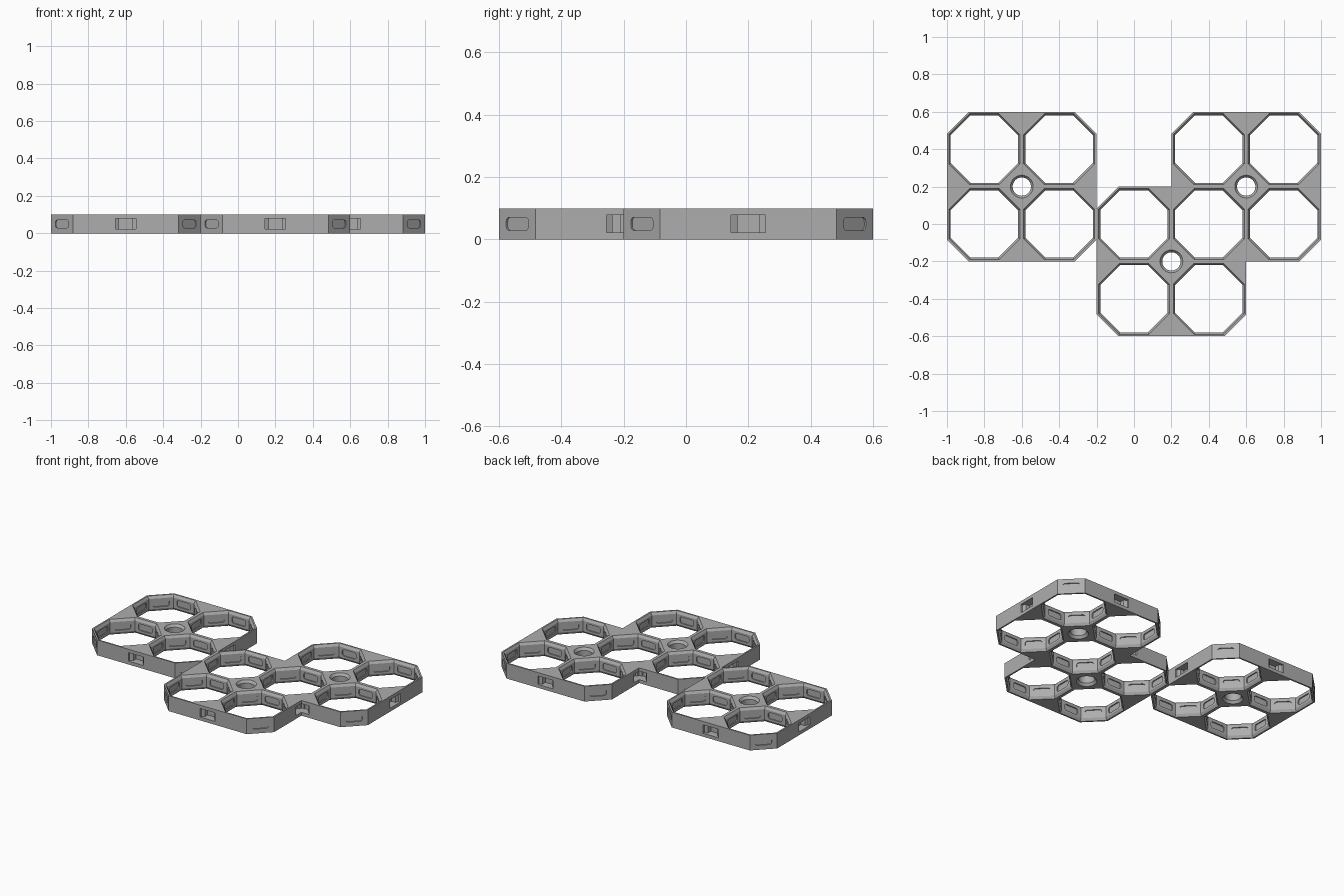
import bpy, bmesh, math
from mathutils import Vector, Matrix

cube = bpy.data.objects.get("Cube")
if cube:
    bpy.data.objects.remove(cube, do_unlink=True)

CELL = 0.4
H = 0.1
CUT = CELL * (1 - math.sqrt(0.5))      # corner cut of a regular octagon

grey = bpy.data.materials.new("plain_grey")
grey.use_nodes = True
colour = (0.42, 0.42, 0.42, 1)
grey.diffuse_color = colour
grey.node_tree.nodes["Principled BSDF"].inputs["Base Color"].default_value = colour


def loft(bm, rings):
    """Closed solid through a list of matching rings."""
    loops = [[bm.verts.new(p) for p in ring] for ring in rings]
    bm.faces.new(loops[0])
    bm.faces.new(loops[-1])
    n = len(loops[0])
    for a, b in zip(loops, loops[1:]):
        for i in range(n):
            j = (i + 1) % n
            bm.faces.new((a[i], a[j], b[j], b[i]))


def finish(name, bm):
    bmesh.ops.recalc_face_normals(bm, faces=bm.faces)
    mesh = bpy.data.meshes.new(name)
    bm.to_mesh(mesh)
    bm.free()
    ob = bpy.data.objects.new(name, mesh)
    mesh.materials.append(grey)
    bpy.context.collection.objects.link(ob)
    return ob


def boolean(ob, other, op):
    mod = ob.modifiers.new(op, 'BOOLEAN')
    mod.operation, mod.solver, mod.object = op, 'EXACT', other
    bpy.context.view_layer.objects.active = ob
    bpy.ops.object.modifier_apply(modifier=mod.name)
    bpy.data.objects.remove(other, do_unlink=True)


def ring(c, radius, z, n, turn=0.0):
    return [Vector((c[0] + radius * math.cos(turn + math.tau * i / n),
                    c[1] + radius * math.sin(turn + math.tau * i / n), z)) for i in range(n)]


def octagon(c, apothem, z):
    return ring(c, apothem / math.cos(math.pi / 8), z, 8, math.pi / 8)


def block(name, c):
    """Solid two-by-two block with cut corners."""
    s, k = CELL, CELL - CUT
    pts = [(s, -k), (s, k), (k, s), (-k, s), (-s, k), (-s, -k), (-k, -s), (k, -s)]
    bm = bmesh.new()
    loft(bm, [[Vector((c[0] + x, c[1] + y, z)) for x, y in pts] for z in (0, H)])
    return finish(name, bm)


def recess(bm, c, angle, d0, d1):
    """Rounded slot cutter reaching from distance d0 to d1 along a direction."""
    r, hw, hh = 0.013, 0.05, 0.021
    prof = []
    for q, (sx, sz) in enumerate(((1, 1), (-1, 1), (-1, -1), (1, -1))):
        for i in range(4):
            a = math.pi / 2 * (q + i / 3)
            prof.append((sx * (hw - r) + r * math.cos(a), sz * (hh - r) + r * math.sin(a)))
    m = Matrix.Translation((c[0], c[1], H / 2)) @ Matrix.Rotation(angle, 4, 'Z')
    loft(bm, [[m @ Vector((d, u, w)) for u, w in prof] for d in (d0, d1)])


def side_socket(bm, c, angle):
    """Tapered connector socket in the middle of a block side."""
    m = Matrix.Translation((c[0], c[1], H / 2)) @ Matrix.Rotation(angle, 4, 'Z')
    rings = []
    for d, w in ((CELL + 0.01, 0.055), (CELL - 0.012, 0.055),
                 (CELL - 0.022, 0.035), (CELL - 0.05, 0.035)):
        rings.append([m @ Vector((d, u * w, v * 0.028))
                      for u, v in ((-1, -1), (1, -1), (1, 1), (-1, 1))])
    loft(bm, rings)


def carve(ob, centres):
    cells = {(round(x + dx * CELL / 2, 2), round(y + dy * CELL / 2, 2))
             for x, y in centres for dx in (-1, 1) for dy in (-1, 1)}
    # Octagonal openings, chamfered at both rims, and round holes
    bm = bmesh.new()
    for c in sorted(cells):
        loft(bm, [octagon(c, a, z) for a, z in (
            (0.192, -0.005), (0.19, 0), (0.18, 0.016), (0.18, H - 0.016),
            (0.19, H), (0.192, H + 0.005))])
    for c in centres:
        loft(bm, [ring(c, r, z, 32) for r, z in (
            (0.065, -0.005), (0.061, 0), (0.049, 0.016), (0.049, H - 0.016),
            (0.061, H), (0.065, H + 0.005))])
    boolean(ob, finish("openings", bm), 'DIFFERENCE')
    # Shallow slots on every inner wall and every exposed outer corner
    bm = bmesh.new()
    for c in sorted(cells):
        for i in range(8):
            recess(bm, c, i * math.pi / 4, 0.165, 0.187)
    for x, y in centres:
        for i in range(4):
            a = math.pi / 4 + i * math.pi / 2
            c = (x + math.copysign(CELL / 2, math.cos(a)),
                 y + math.copysign(CELL / 2, math.sin(a)))
            tip = Vector((2 * c[0] - x, 2 * c[1] - y))
            if all((tip - Vector(o)).length > 0.01 for o in centres):
                recess(bm, c, a, 0.193, 0.21)
    boolean(ob, finish("slots", bm), 'DIFFERENCE')
    # Connector sockets on the four sides of each block
    for n, c in enumerate(centres):
        bm = bmesh.new()
        for i in range(4):
            a = i * math.pi / 2
            side = Vector((c[0] + CELL * math.cos(a), c[1] + CELL * math.sin(a)))
            inner = any(abs(side.x - o[0]) < 0.01 and abs(side.y - o[1]) < 0.01
                        for o in cells)
            if not inner:
                side_socket(bm, c, a)
        boolean(ob, finish("sockets", bm), 'DIFFERENCE')
    # Smooth the round holes only
    bpy.ops.object.select_all(action='DESELECT')
    ob.select_set(True)
    bpy.context.view_layer.objects.active = ob
    bpy.ops.object.shade_smooth_by_angle(angle=math.radians(25))


# Left tile
left_centre = (-0.6, 0.2)
carve(block("left_grid_tile", left_centre), [left_centre])

# Joined centre and right tile, sharing one cell
pair = [(0.2, -0.2), (0.6, 0.2)]
joined = block("joined_grid_tile", pair[0])
boolean(joined, block("right_block", pair[1]), 'UNION')
carve(joined, pair)
